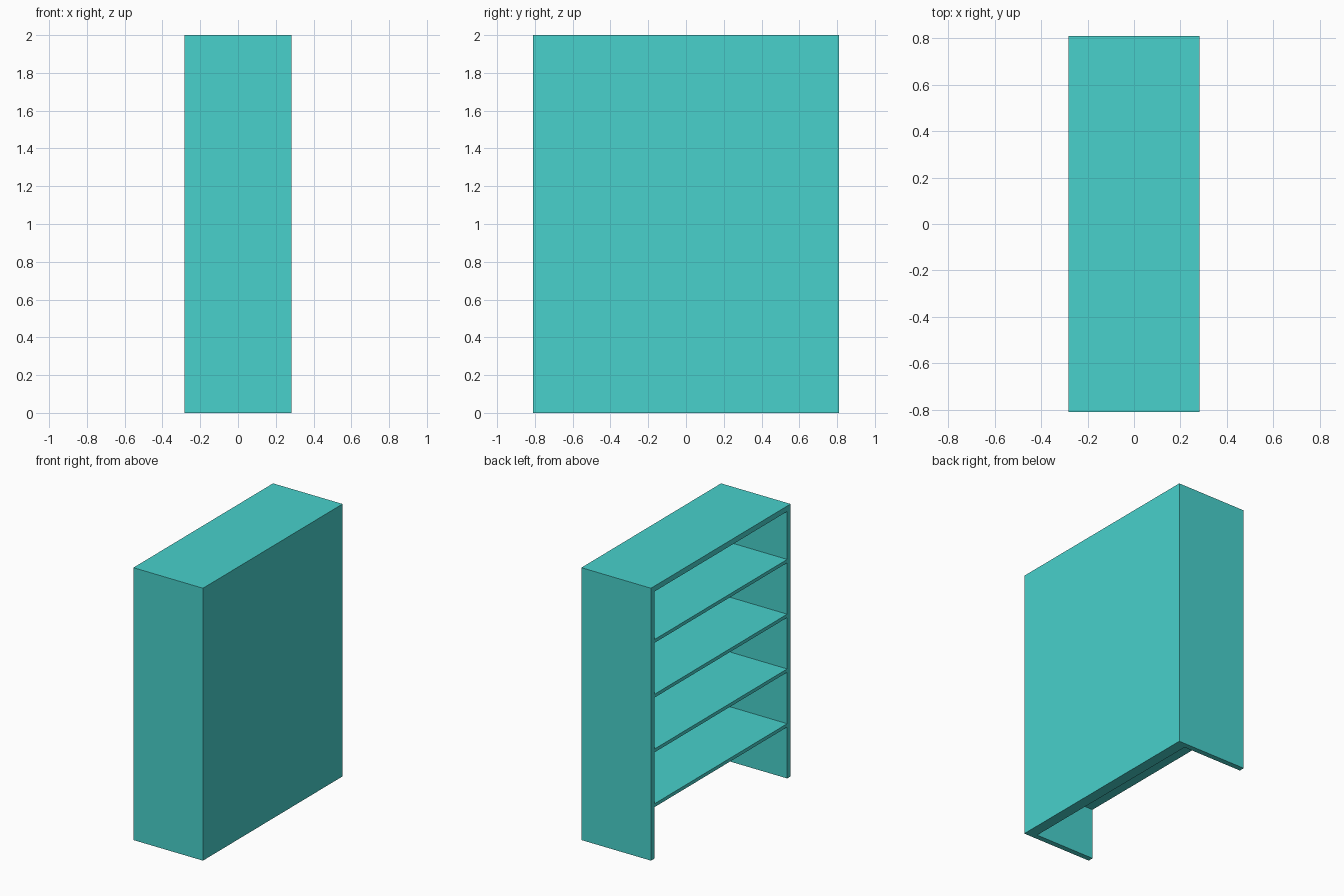
import bpy

cube = bpy.data.objects.get("Cube")
if cube:
    bpy.data.objects.remove(cube, do_unlink=True)

# Overall size and board thicknesses
DEPTH, WIDTH, HEIGHT = 0.565, 1.62, 2.0
BOARD, BACK, SHELF = 0.04, 0.08, 0.025
SHELF_COUNT = 4

turquoise = bpy.data.materials.new("turquoise")
turquoise.use_nodes = True
colour = (0.065, 0.638, 0.604, 1)
turquoise.diffuse_color = colour
turquoise.node_tree.nodes["Principled BSDF"].inputs["Base Color"].default_value = colour


def board(name, low, high):
    """Box spanning two opposite corners."""
    bpy.ops.mesh.primitive_cube_add(size=1, location=[(a + b) / 2 for a, b in zip(low, high)])
    obj = bpy.context.object
    obj.name = name
    obj.scale = [b - a for a, b in zip(low, high)]
    bpy.ops.object.transform_apply(location=False, rotation=False, scale=True)
    obj.data.materials.append(turquoise)
    return obj


x, y = DEPTH / 2, WIDTH / 2
inner_x, inner_y = x - BACK, y - BOARD

# Case: two sides, top and closed panel; the shelves open towards -x
board("side_panel_front", (-x, -y, 0), (x, -inner_y, HEIGHT))
board("side_panel_back", (-x, inner_y, 0), (x, y, HEIGHT))
board("top_panel", (-x, -inner_y, HEIGHT - BOARD), (x, inner_y, HEIGHT))
board("closed_panel", (inner_x, -inner_y, 0), (x, inner_y, HEIGHT - BOARD))

# Evenly spaced shelves
for i in range(1, SHELF_COUNT + 1):
    top = i * 0.402
    board(f"shelf_{i}", (-x, -inner_y, top - SHELF), (inner_x, inner_y, top))
